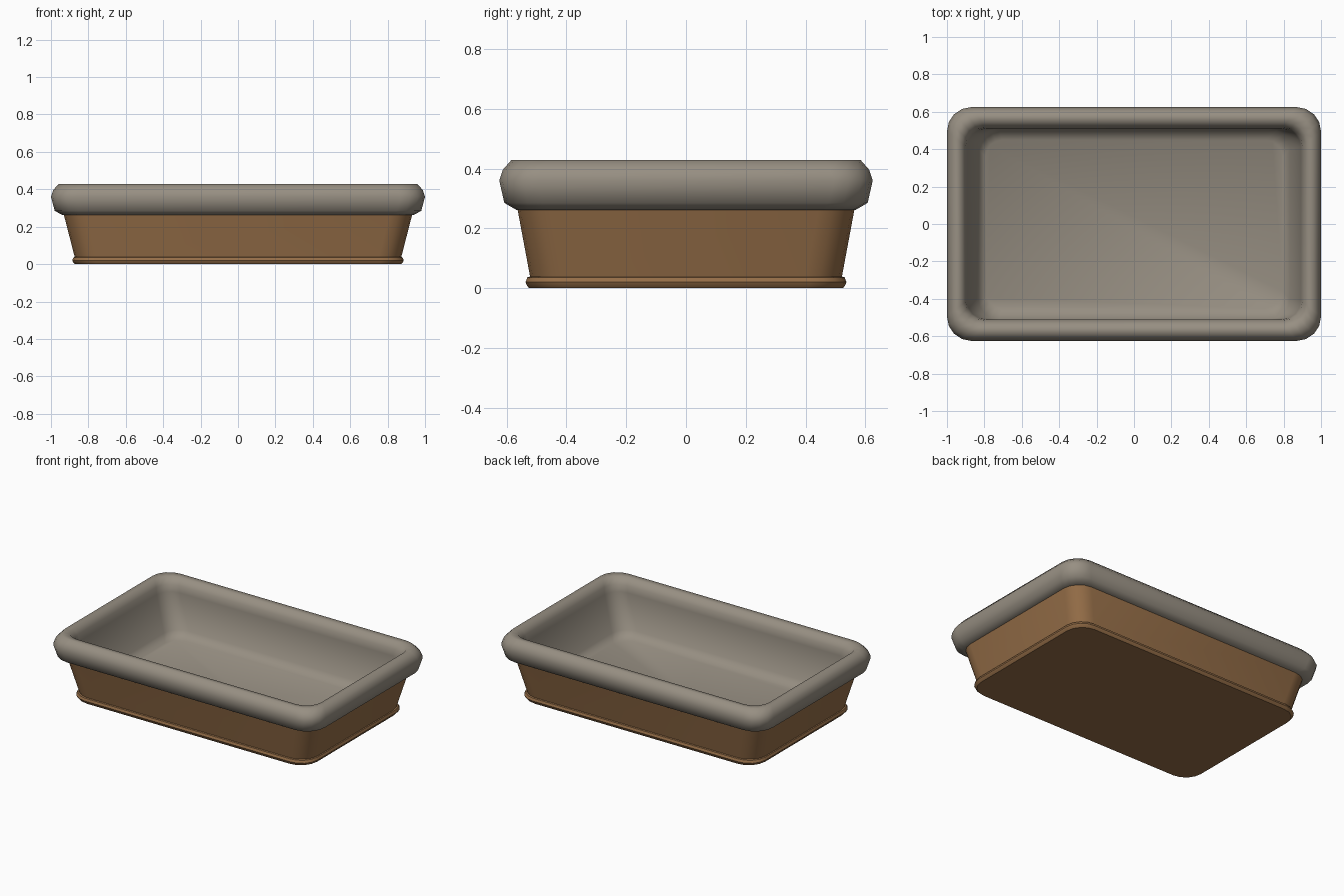
import bpy, bmesh, math

if "Cube" in bpy.data.objects:
    bpy.data.objects.remove(bpy.data.objects["Cube"])


def material(name, rgb):
    m = bpy.data.materials.new(name)
    m.diffuse_color = (*rgb, 1)
    m.use_nodes = True
    m.node_tree.nodes["Principled BSDF"].inputs["Base Color"].default_value = m.diffuse_color
    return m


def rounded_rect(hx, hy, r, z, n=4):
    """Points of a rounded rectangle, counter-clockwise, n segments per corner."""
    pts = []
    for k, (sx, sy) in enumerate([(1, 1), (-1, 1), (-1, -1), (1, -1)]):
        for i in range(n + 1):
            a = math.pi / 2 * (k + i / n)
            pts.append((sx * (hx - r) + r * math.cos(a),
                        sy * (hy - r) + r * math.sin(a), z))
    return pts


def loft(name, rings, mat, angle, cap_start=False, cap_end=False):
    """Skin a stack of rounded rectangles given as (hx, hy, radius, z)."""
    bm = bmesh.new()
    loops = [[bm.verts.new(p) for p in rounded_rect(*r)] for r in rings]
    for a, b in zip(loops, loops[1:]):
        for i in range(len(a)):
            j = (i + 1) % len(a)
            bm.faces.new((a[i], a[j], b[j], b[i]))
    if cap_start:
        bm.faces.new(loops[0][::-1])
    if cap_end:
        bm.faces.new(loops[-1])
    me = bpy.data.meshes.new(name)
    bm.to_mesh(me)
    bm.free()
    me.materials.append(mat)
    ob = bpy.data.objects.new(name, me)
    bpy.context.collection.objects.link(ob)
    bpy.ops.object.select_all(action='DESELECT')
    ob.select_set(True)
    bpy.context.view_layer.objects.active = ob
    bpy.ops.object.shade_smooth_by_angle(angle=math.radians(angle))
    return ob


brown = material("brown shell", (0.30, 0.155, 0.064))
grey = material("warm grey lining", (0.31, 0.275, 0.225))

# Foot moulding around the bottom, closed underneath
loft("foot_moulding", [
    (0.873, 0.526, 0.12, 0.0),
    (0.882, 0.533, 0.12, 0.010),
    (0.886, 0.537, 0.12, 0.020),
    (0.880, 0.531, 0.12, 0.036),
    (0.862, 0.515, 0.12, 0.040),
], brown, 35, cap_start=True)

# Flared side walls
loft("side_walls", [
    (0.872, 0.521, 0.12, 0.034),
    (0.934, 0.566, 0.12, 0.275),
], brown, 40)

# Padded rim that rolls over into the hollow, with a flat floor
loft("padded_rim_and_floor", [
    (0.905, 0.540, 0.10, 0.262),
    (0.938, 0.568, 0.12, 0.262),
    (0.980, 0.608, 0.13, 0.285),
    (1.000, 0.625, 0.13, 0.360),
    (0.988, 0.613, 0.13, 0.396),
    (0.960, 0.585, 0.12, 0.428),
    (0.925, 0.545, 0.11, 0.424),
    (0.900, 0.515, 0.10, 0.385),
    (0.892, 0.510, 0.10, 0.340),
    (0.832, 0.510, 0.11, 0.100),
    (0.795, 0.450, 0.09, 0.060),
], grey, 80, cap_end=True)
